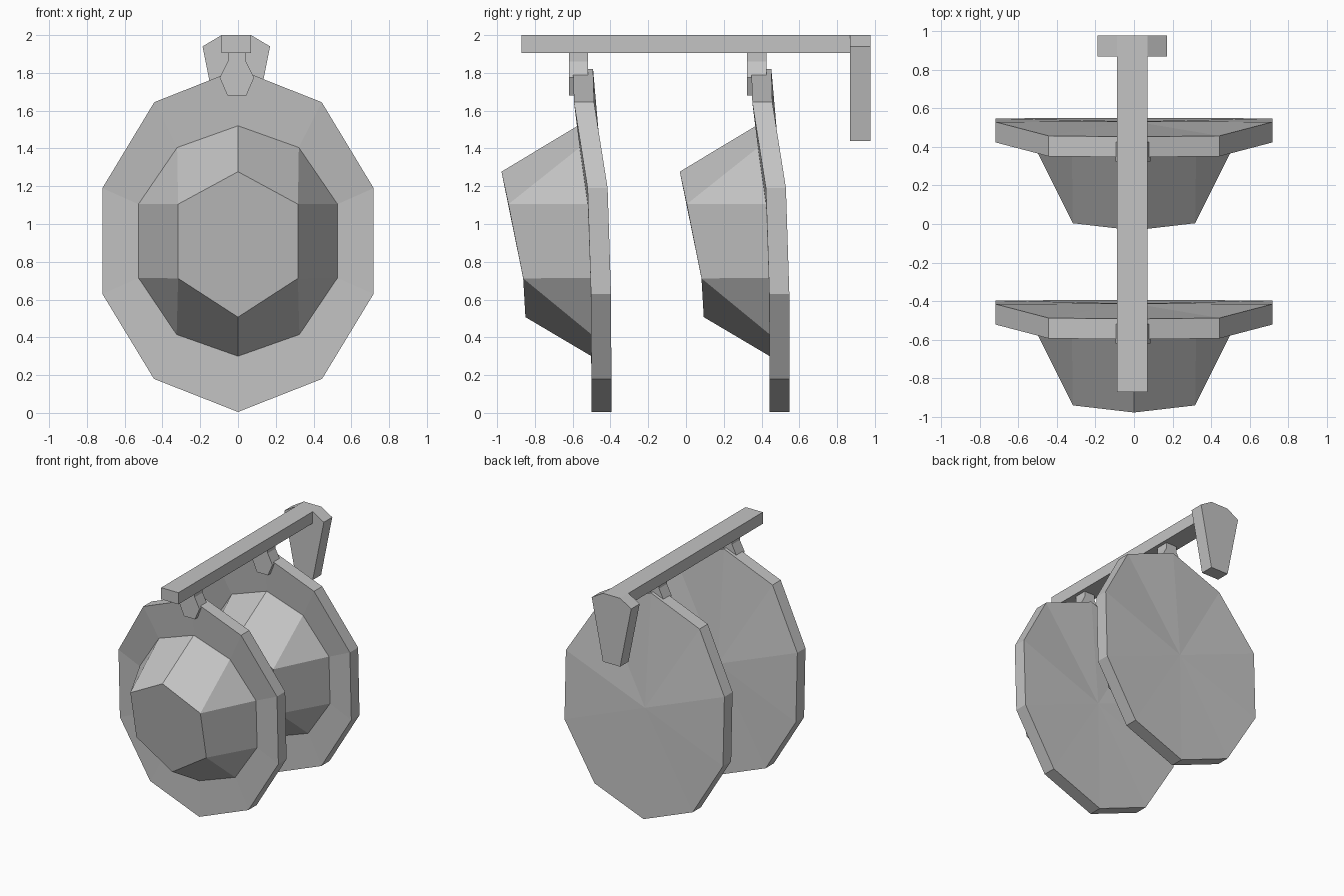
import bpy
import bmesh

if "Cube" in bpy.data.objects:
    bpy.data.objects.remove(bpy.data.objects["Cube"], do_unlink=True)

# Single plain grey
grey = bpy.data.materials.new("plain_grey")
grey.use_nodes = True
grey.diffuse_color = (0.55, 0.55, 0.55, 1)
grey.node_tree.nodes["Principled BSDF"].inputs["Base Color"].default_value = grey.diffuse_color


def finish(name, bm):
    bmesh.ops.recalc_face_normals(bm, faces=bm.faces)
    mesh = bpy.data.meshes.new(name)
    bm.to_mesh(mesh)
    bm.free()
    mesh.materials.append(grey)
    obj = bpy.data.objects.new(name, mesh)
    bpy.context.collection.objects.link(obj)
    return obj


def mirrored(half):
    """Close a half outline (bottom to top) by mirroring it across x."""
    return half + [(-x, y, z) for x, y, z in half[-2:0:-1]]


def bridge(bm, a, b):
    n = len(a)
    for i in range(n):
        j = (i + 1) % n
        bm.faces.new((a[i], a[j], b[j], b[i]))


def slab(name, half, x_mid, y0, y1):
    """Extrude a symmetric front outline from y0 to y1."""
    pts = [(x_mid + x, z) for x, z in half] + [(x_mid - x, z) for x, z in reversed(half)]
    bm = bmesh.new()
    front, back = ([bm.verts.new((x, y, z)) for x, z in pts] for y in (y0, y1))
    bridge(bm, front, back)
    bm.faces.new(front)
    bm.faces.new(back)
    return finish(name, bm)


# Half outlines of the disc: back rim, dome base and dome front
RIM = [(0, -0.395, 0.005), (0.445, -0.395, 0.18), (0.718, -0.397, 0.63),
       (0.718, -0.415, 1.19), (0.443, -0.487, 1.645), (0, -0.492, 1.82)]
BASE = [(0, -0.5, 0.3), (0.325, -0.5, 0.415), (0.527, -0.505, 0.715),
        (0.527, -0.52, 1.105), (0.322, -0.563, 1.405), (0, -0.573, 1.52)]
CAP = [(0, -0.85, 0.507), (0.317, -0.862, 0.712),
       (0.317, -0.94, 1.105), (0, -0.977, 1.277)]
THICKNESS = 0.106


def domed_disc(name, offset):
    bm = bmesh.new()
    front_rim = [(x, y - THICKNESS, z) for x, y, z in RIM]
    cap = [CAP[i] for i in (0, 1, 1, 2, 2, 3)]
    back, front, base, tip = (
        [bm.verts.new((x, y + offset, z)) for x, y, z in mirrored(half)]
        for half in (RIM, front_rim, BASE, cap))
    for a, b in ((back, front), (front, base), (base, tip)):
        bridge(bm, a, b)
    bm.faces.new(tip)
    # Fan of triangles on the back
    hub = bm.verts.new((0, offset - 0.412, 0.91))
    for i, v in enumerate(back):
        bm.faces.new((hub, v, back[(i + 1) % len(back)]))
    bmesh.ops.remove_doubles(bm, verts=bm.verts, dist=0.0001)
    return finish(name, bm)


# Discs with their hangers
HANGER = [(0.05, 1.68), (0.091, 1.775), (0.048, 1.86), (0.048, 1.91)]
for side, offset in (("front", 0), ("rear", 0.944)):
    domed_disc(side + "_domed_disc", offset)
    slab(side + "_hanger", HANGER, -0.006, offset - 0.62, offset - 0.518)

# Beam and tapered end plate
slab("beam", [(0.078, 1.905), (0.078, 2)], -0.009, -0.87, 0.87)
slab("end_plate", [(0.078, 1.44), (0.179, 1.94), (0.078, 2)], -0.009, 0.868, 0.977)
